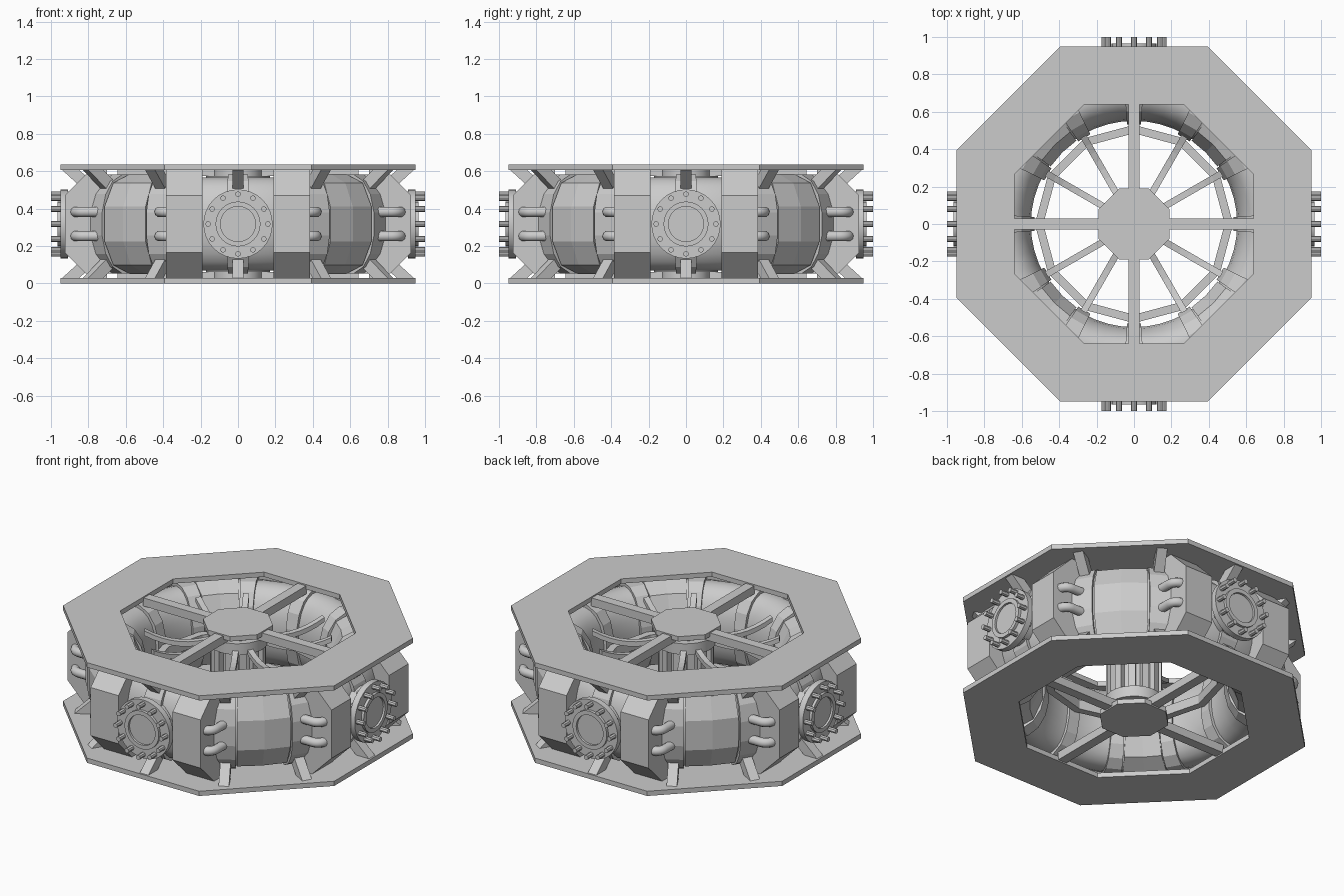
import bpy, bmesh, math
from math import sin, cos, radians, pi
from mathutils import Matrix, Vector

if "Cube" in bpy.data.objects:
    bpy.data.objects.remove(bpy.data.objects["Cube"])

MID = 0.3175   # height of the torus centre line
R = 0.705      # torus centre radius


def finish(name, bm, smooth=False):
    bmesh.ops.recalc_face_normals(bm, faces=bm.faces)
    me = bpy.data.meshes.new(name)
    bm.to_mesh(me)
    bm.free()
    ob = bpy.data.objects.new(name, me)
    bpy.context.collection.objects.link(ob)
    if smooth:
        bpy.ops.object.select_all(action='DESELECT')
        bpy.context.view_layer.objects.active = ob
        ob.select_set(True)
        bpy.ops.object.shade_smooth_by_angle(angle=radians(35))
    return ob


def sweep(bm, profile, angles, closed):
    """Revolve a closed (r, z) profile through the given angles."""
    rows = [[bm.verts.new((r * cos(a), r * sin(a), z)) for r, z in profile] for a in angles]
    n = len(profile)
    for i in range(len(rows) if closed else len(rows) - 1):
        p, q = rows[i], rows[(i + 1) % len(rows)]
        for j in range(n):
            k = (j + 1) % n
            bm.faces.new((p[j], q[j], q[k], p[k]))
    if not closed:
        bm.faces.new(rows[0])
        bm.faces.new(rows[-1])


def prism(bm, profile, y0, y1, angle):
    """Extrude an (r, z) profile sideways from y0 to y1, then turn it to angle."""
    rot = Matrix.Rotation(angle, 3, 'Z')
    a = [bm.verts.new(rot @ Vector((r, y0, z))) for r, z in profile]
    b = [bm.verts.new(rot @ Vector((r, y1, z))) for r, z in profile]
    n = len(a)
    bm.faces.new(a)
    bm.faces.new(b)
    for i in range(n):
        j = (i + 1) % n
        bm.faces.new((a[i], a[j], b[j], b[i]))


def rect(r0, r1, z0, z1):
    return [(r0, z0), (r1, z0), (r1, z1), (r0, z1)]


def oval(grow, n, power=1.0):
    f = lambda v: math.copysign(abs(v) ** power, v)
    return [(R + (0.155 + grow) * f(cos(2 * pi * (i + .5) / n)),
             MID + (0.25 + grow) * f(sin(2 * pi * (i + .5) / n))) for i in range(n)]


def disc(bm, radius, x0, x1, angle, y=0.0, z=MID, n=32):
    """Cylinder lying along the radial direction."""
    m = (Matrix.Rotation(angle, 4, 'Z') @ Matrix.Translation(((x0 + x1) / 2, y, z))
         @ Matrix.Rotation(pi / 2, 4, 'Y'))
    bmesh.ops.create_cone(bm, cap_ends=True, segments=n, radius1=radius, radius2=radius,
                          depth=x1 - x0, matrix=m)


OCT = [radians(22.5 + 45 * i) for i in range(8)]
TWELVE = [radians(30 * i) for i in range(12)]
FOUR = [radians(90 * i) for i in range(4)]
K = 1 / cos(radians(22.5))

# octagonal plates, hub plates and the four main spokes, top and bottom
for label, z0, z1, s0, s1 in (("bottom", 0, 0.03, 0.008, 0.06), ("top", 0.605, 0.635, 0.575, 0.627)):
    bm = bmesh.new()
    sweep(bm, rect(0.64 * K, 0.95 * K, z0, z1), OCT, True)
    finish(label + "_ring_plate", bm)
    bm = bmesh.new()
    bmesh.ops.create_cone(bm, cap_ends=True, segments=8, radius1=0.19 * K, radius2=0.19 * K, depth=z1 - z0,
                          matrix=Matrix.Translation((0, 0, (z0 + z1) / 2)) @ Matrix.Rotation(pi / 8, 4, 'Z'))
    finish(label + "_hub_plate", bm)
    bm = bmesh.new()
    for a in FOUR:
        prism(bm, rect(0.12, 0.645, s0, s1), -0.03, 0.03, a)
    finish(label + "_spokes", bm)

# torus vessel
bm = bmesh.new()
sweep(bm, oval(0, 24, 0.9), [2 * pi * i / 48 for i in range(48)], True)
finish("torus_vessel", bm, True)

# twelve bands around the torus
bm = bmesh.new()
for a in TWELVE:
    sweep(bm, oval(0.02, 16, 0.9), [a - 0.07, a + 0.07], False)
finish("torus_bands", bm)

# low-poly panels on the diagonals
bm = bmesh.new()
for a in FOUR:
    c = a + pi / 4
    sweep(bm, oval(0.016, 10, 0.9), [c - 0.18, c, c + 0.18], False)
finish("diagonal_panels", bm)

# inner ring tying the bands together
bm = bmesh.new()
sweep(bm, rect(0.485, 0.53, MID - 0.03, MID + 0.03), TWELVE, True)
finish("inner_ring", bm)

# slanted gussets from the plates to the bands
bm = bmesh.new()
gusset = [(0.94, 0.606), (0.85, 0.606), (0.74, 0.51), (0.78, 0.46)]
for a in TWELVE:
    prism(bm, gusset, -0.03, 0.03, a)
    prism(bm, [(r, 2 * MID - z) for r, z in gusset], -0.03, 0.03, a)
finish("gussets", bm)

# bevelled blocks on both sides of each port
bm = bmesh.new()
block = [(0.70, 0.03), (0.79, 0.03), (0.925, 0.165), (0.925, 0.47), (0.79, 0.605), (0.70, 0.605)]
for a in FOUR:
    for y0, y1 in ((-0.385, -0.19), (0.19, 0.385)):
        prism(bm, block, y0, y1, a)
finish("port_blocks", bm)

# ports: neck, flange, raised rim, cap and bolts
bm = bmesh.new()
for a in FOUR:
    disc(bm, 0.14, 0.78, 0.92, a)
    disc(bm, 0.185, 0.91, 0.948, a)
    disc(bm, 0.092, 0.93, 0.954, a)
    rot = Matrix.Rotation(a, 3, 'Z')
    ring = [(0.094, 0.94), (0.094, 0.965), (0.12, 0.965), (0.12, 0.94)]
    rows = [[bm.verts.new(rot @ Vector((x, r * cos(t), MID + r * sin(t)))) for r, x in ring]
            for t in (2 * pi * i / 32 for i in range(32))]
    for i in range(32):
        p, q = rows[i], rows[(i + 1) % 32]
        for j in range(4):
            k = (j + 1) % 4
            bm.faces.new((p[j], q[j], q[k], p[k]))
    for t in TWELVE:
        disc(bm, 0.015, 0.895, 1.0, a, 0.16 * cos(t), MID + 0.16 * sin(t), 8)
finish("ports", bm, True)


def tube(name, paths, radius, res):
    cu = bpy.data.curves.new(name, 'CURVE')
    cu.dimensions = '3D'
    cu.bevel_depth = radius
    cu.bevel_resolution = res
    cu.use_fill_caps = True
    for pts in paths:
        sp = cu.splines.new('POLY')
        sp.points.add(len(pts) - 1)
        for p, co in zip(sp.points, pts):
            p.co = (*co, 1)
    ob = bpy.data.objects.new(name, cu)
    bpy.context.collection.objects.link(ob)


# bent cooling pipes between the blocks and the torus
paths = []
for a in FOUR:
    rot = Matrix.Rotation(a, 3, 'Z')
    for side in (-1, 1):
        for z in (MID - 0.065, MID + 0.065):
            pts = [(0.87, 0.36)]
            pts += [(0.82 + 0.05 * cos(t), 0.37 + 0.05 * sin(t)) for t in (pi / 12 * i for i in range(7))]
            pts += [(0.70, 0.42)]
            paths.append([rot @ Vector((x, side * y, z)) for x, y in pts])
tube("cooling_pipes", paths, 0.028, 3)

# eight thin sagging arms from the column to the bands
bm = bmesh.new()
for i, a in enumerate(TWELVE):
    if i % 3:
        us = [j / 8 for j in range(9)]
        line = [(0.13 + 0.41 * u, 0.53 + 0.02 * u - 0.2 * u * (1 - u)) for u in us]
        prism(bm, [(r, z + 0.015) for r, z in line] + [(r, z - 0.015) for r, z in reversed(line)],
              -0.0175, 0.0175, a)
finish("sagging_arms", bm)

# ribbed central column
bm = bmesh.new()
for radius, z0, z1 in ((0.13, 0.02, 0.615), (0.17, 0.06, 0.13), (0.17, 0.505, 0.575)):
    bmesh.ops.create_cone(bm, cap_ends=True, segments=24, radius1=radius, radius2=radius, depth=z1 - z0,
                          matrix=Matrix.Translation((0, 0, (z0 + z1) / 2)))
finish("central_column", bm, True)
bm = bmesh.new()
for a in TWELVE:
    prism(bm, rect(0.11, 0.16, 0.12, 0.515), -0.022, 0.022, a + pi / 12)
finish("column_ribs", bm)
